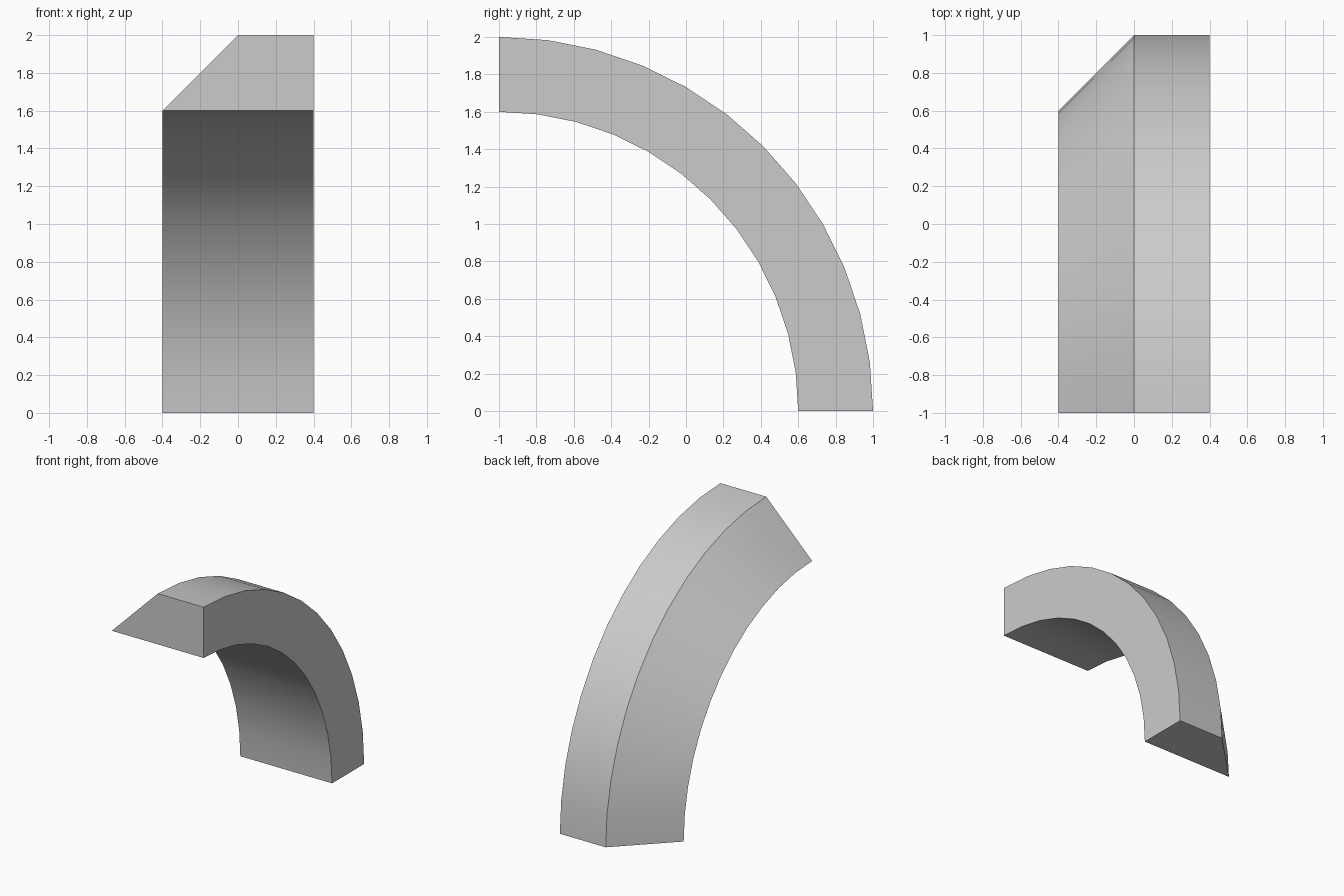
import bpy, bmesh
from math import radians
from mathutils import Vector

cube = bpy.data.objects.get("Cube")
if cube:
    bpy.data.objects.remove(cube, do_unlink=True)

# Single grey material
grey = bpy.data.materials.new("light_grey")
grey.use_nodes = True
colour = (0.6, 0.6, 0.6, 1)
grey.diffuse_color = colour
grey.node_tree.nodes["Principled BSDF"].inputs["Base Color"].default_value = colour

# Cross-section with one chamfered side, standing on the ground at the back
INNER, OUTER, HALF = 1.6, 2.0, 0.4
section = [(-HALF, INNER), (HALF, INNER), (HALF, OUTER), (0, OUTER)]
bm = bmesh.new()
face = bm.faces.new([bm.verts.new((x, r - 1, 0)) for x, r in section])

# Sweep the section a quarter turn, then close the starting end
start = face.copy()
bmesh.ops.spin(bm, geom=[face] + face.edges[:] + face.verts[:],
               cent=(0, -1, 0), axis=(1, 0, 0), angle=radians(90), steps=12)
bmesh.ops.remove_doubles(bm, verts=bm.verts[:], dist=1e-4)
bmesh.ops.recalc_face_normals(bm, faces=bm.faces[:])

mesh = bpy.data.meshes.new("quarter_arch")
bm.to_mesh(mesh)
bm.free()
mesh.materials.append(grey)
arch = bpy.data.objects.new("quarter_arch", mesh)
bpy.context.collection.objects.link(arch)

# Smooth the curved faces and keep the corners sharp
bpy.context.view_layer.objects.active = arch
arch.select_set(True)
bpy.ops.object.shade_smooth_by_angle(angle=radians(30))
